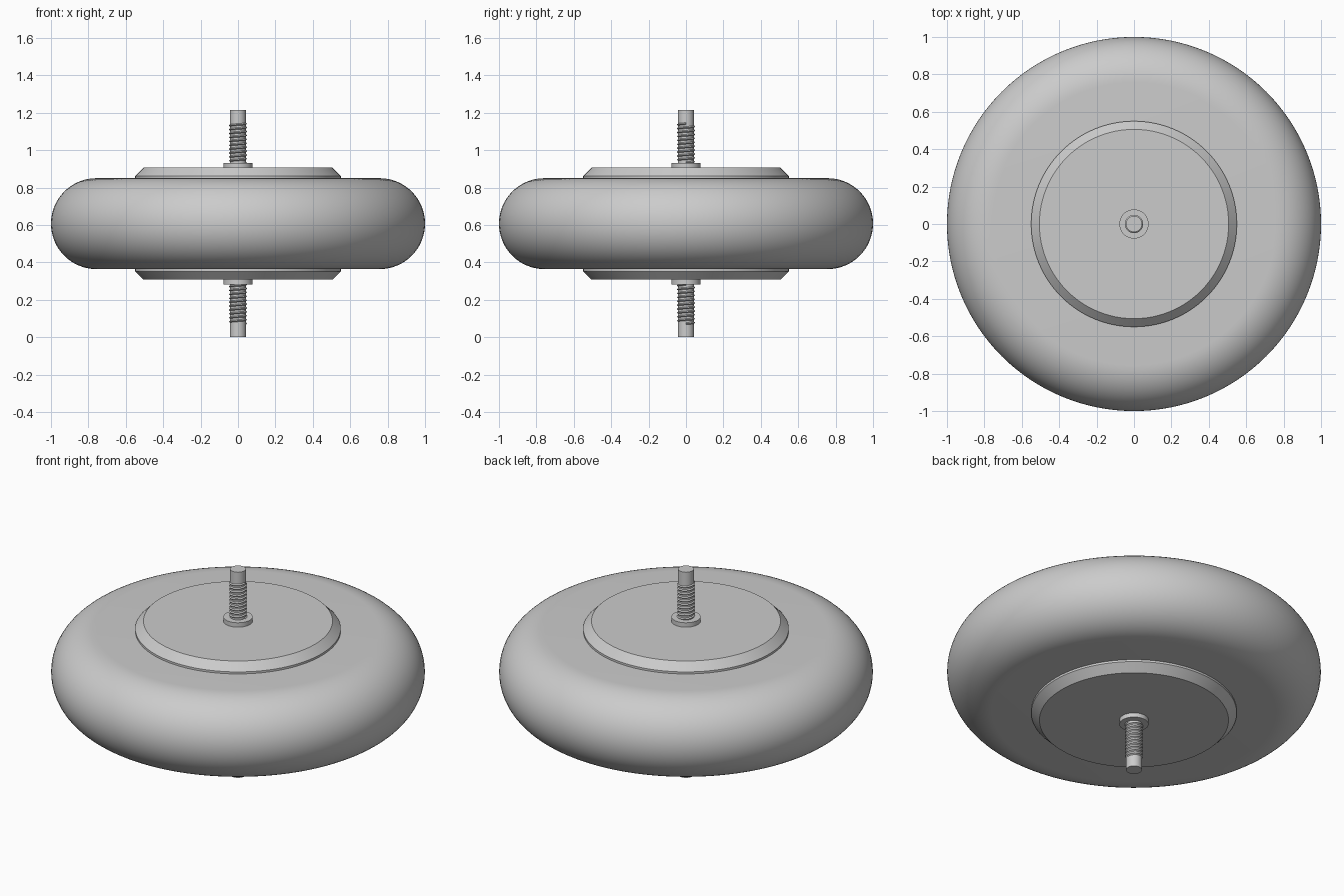
import bpy, bmesh, math

cube = bpy.data.objects.get("Cube")
if cube:
    bpy.data.objects.remove(cube, do_unlink=True)

MID = 0.607          # height of the wheel's centre plane
SHAFT = 0.043

grey = bpy.data.materials.new("plain grey")
grey.use_nodes = True
grey.diffuse_color = (0.6, 0.6, 0.6, 1)
grey.node_tree.nodes["Principled BSDF"].inputs["Base Color"].default_value = (0.6, 0.6, 0.6, 1)


def finish(name, bm, flip=False):
    """Turn a bmesh into a smooth-shaded object, turned over for the lower side."""
    bmesh.ops.recalc_face_normals(bm, faces=bm.faces)
    mesh = bpy.data.meshes.new(name)
    bm.to_mesh(mesh)
    bm.free()
    mesh.materials.append(grey)
    obj = bpy.data.objects.new(name, mesh)
    bpy.context.collection.objects.link(obj)
    obj.location.z = MID
    if flip:
        obj.rotation_euler.x = math.pi
    bpy.ops.object.select_all(action="DESELECT")
    obj.select_set(True)
    bpy.context.view_layer.objects.active = obj
    bpy.ops.object.shade_smooth_by_angle(angle=math.radians(30))


def lathe(name, profile, sides, flip=False):
    """Revolve (radius, height) points around z and close both ends."""
    bm = bmesh.new()
    rings = []
    for r, z in profile:
        rings.append([bm.verts.new((r * math.cos(a), r * math.sin(a), z))
                      for a in (2 * math.pi * i / sides for i in range(sides))])
    for low, high in zip(rings, rings[1:]):
        for i in range(sides):
            j = (i + 1) % sides
            bm.faces.new((low[i], low[j], high[j], high[i]))
    bm.faces.new(rings[0])
    bm.faces.new(rings[-1])
    finish(name, bm, flip)


def thread(name, start, end, turns, flip=False, steps=32):
    """Sweep a small V-shaped ridge along a helix around the shaft."""
    bm = bmesh.new()
    pitch = (end - start) / turns
    half = pitch * 0.45
    section = [(SHAFT - 0.004, -half), (0.049, 0), (SHAFT - 0.004, half)]
    previous = None
    count = turns * steps - steps
    for i in range(count + 1):
        a = 2 * math.pi * i / steps
        z = start + pitch * (0.5 + i / steps)
        row = [bm.verts.new((r * math.cos(a), r * math.sin(a), z + dz)) for r, dz in section]
        if previous:
            for k in range(3):
                m = (k + 1) % 3
                bm.faces.new((previous[k], previous[m], row[m], row[k]))
        else:
            bm.faces.new(row)
        previous = row
    bm.faces.new(previous)
    finish(name, bm, flip)


# Tyre: flat sides joined by a half-round rim
R = 0.243
rim = [(1 - R + R * math.cos(t), R * math.sin(t))
       for t in (math.pi * (i / 32 - 0.5) for i in range(33))]
lathe("tyre", rim, 128)

# Hub cover, collar, axle and thread on both sides
for side, flip in (("upper", False), ("lower", True)):
    lathe(side + "_hub_cover", [(0.55, 0.235), (0.55, 0.255), (0.506, 0.299)], 96, flip)
    lathe(side + "_collar", [(0.078, 0.29), (0.078, 0.325)], 48, flip)
    lathe(side + "_axle", [(SHAFT, 0.29), (SHAFT, MID)], 32, flip)
    thread(side + "_thread", 0.315, 0.545, 11, flip)
